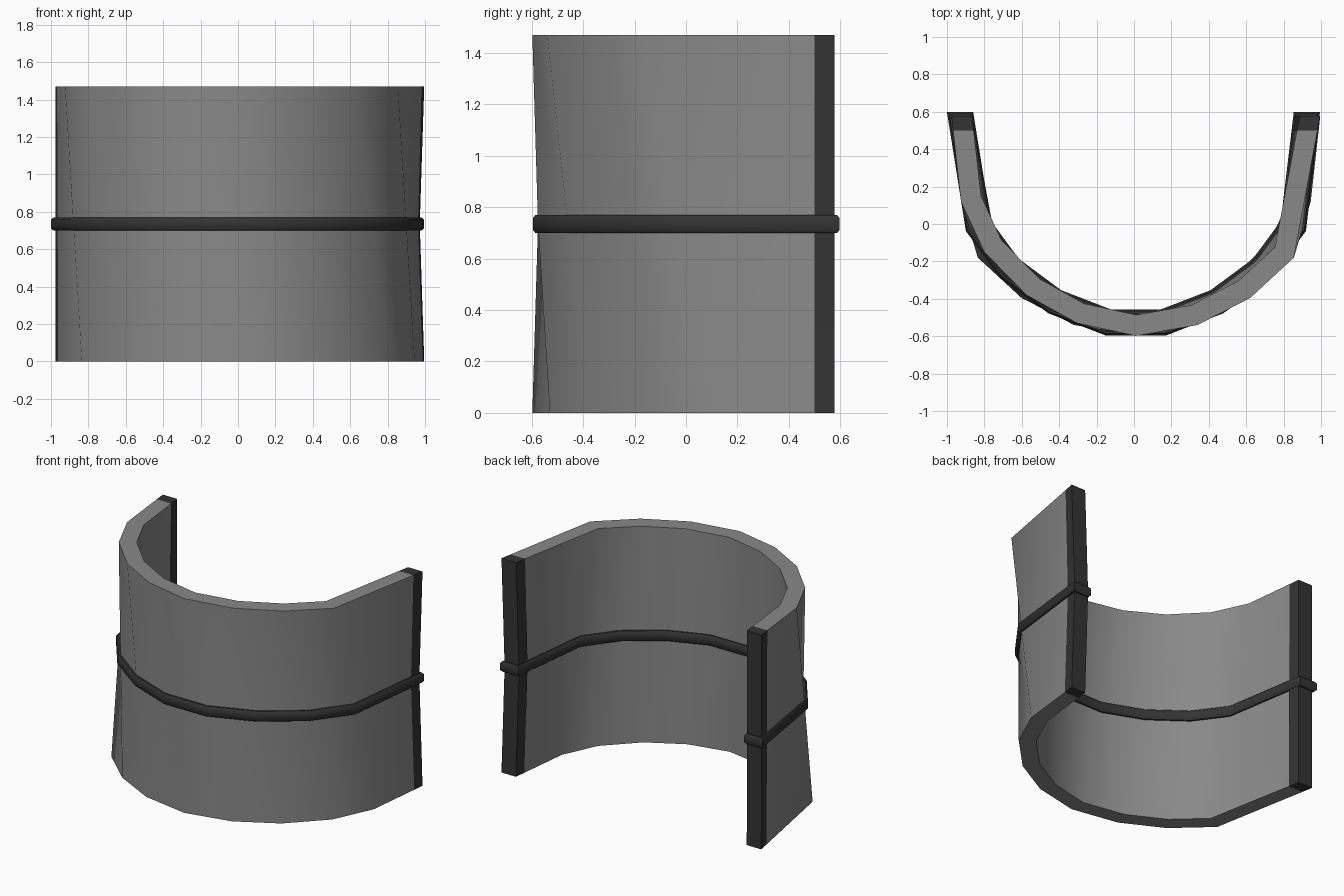
import bpy, bmesh, math
from mathutils import Vector

if "Cube" in bpy.data.objects:
    bpy.data.objects.remove(bpy.data.objects["Cube"])

H = 1.47
T = 0.11


def material(name, v):
    m = bpy.data.materials.new(name)
    m.diffuse_color = (v, v, v, 1)
    m.use_nodes = True
    m.node_tree.nodes["Principled BSDF"].inputs["Base Color"].default_value = m.diffuse_color
    return m


dark = material("dark_trim", 0.033)
grey = material("wall_grey", 0.25)

# Outer outline at the base, from the right end round the front to the left end
BASE = [(.986, .58), (.935, .12), (.81, -.15), (.585, -.38), (.315, -.53),
        (0, -.598), (-.33, -.54), (-.612, -.395), (-.845, -.18), (-.986, .58)]
SHIFT = .01
bottom = [Vector((x + SHIFT, y)) for x, y in BASE]
# The top is the mirrored outline, which gives the wall its twist
top = [Vector((-x + SHIFT, y)) for x, y in reversed(BASE)]
middle = [(a + b) / 2 for a, b in zip(bottom, top)]
middle = [p + Vector((0, -.012 if p.y < -.5 else 0)) for p in middle]
middle[0].x, middle[-1].x = .972, -.977
LEVELS = [(0, bottom, T), (H / 2, middle, .1), (H, top, T)]


def offset(path, d):
    """Move a path towards the inside of the U (negative d = outwards)."""
    out = []
    for i, p in enumerate(path):
        if i in (0, len(path) - 1):
            out.append(p - Vector((math.copysign(1, p.x) * d, 0)))
            continue
        a = (p - path[i - 1]).normalized()
        b = (path[i + 1] - p).normalized()
        na, nb = Vector((a.y, -a.x)), Vector((b.y, -b.x))
        n = (na + nb).normalized()
        out.append(p + n * d / n.dot(na))
    return out


def end_at(path, y):
    """Cut both straight ends of the path at the given y."""
    def cut(e, n):
        return n + (e - n) * ((y - n.y) / (e.y - n.y))
    return [cut(path[0], path[1])] + path[1:-1] + [cut(path[-1], path[-2])]


def loft(name, layers, mat):
    """Solid from layers of (z, outer path, inner path)."""
    bm = bmesh.new()
    rings = []
    for z, outer, inner in layers:
        rings.append([bm.verts.new((p.x, p.y, z)) for p in outer + inner[::-1]])
    n = len(rings[0])
    for r, s in zip(rings, rings[1:]):
        for i in range(n):
            j = (i + 1) % n
            bm.faces.new((r[i], r[j], s[j], s[i]))
    for r in (rings[0], rings[-1]):
        for i in range(n // 2 - 1):
            bm.faces.new((r[i], r[i + 1], r[n - 2 - i], r[n - 1 - i]))
    bmesh.ops.recalc_face_normals(bm, faces=bm.faces)
    me = bpy.data.meshes.new(name)
    bm.to_mesh(me)
    bm.free()
    ob = bpy.data.objects.new(name, me)
    bpy.context.collection.objects.link(ob)
    me.materials.append(mat)
    bpy.ops.object.select_all(action='DESELECT')
    ob.select_set(True)
    bpy.context.view_layer.objects.active = ob
    bpy.ops.object.shade_smooth_by_angle(angle=math.radians(50))
    return ob


# Curved wall
wall = []
for z, path, t in LEVELS:
    p = end_at(path, .5)
    wall.append((z, p, offset(p, t)))
loft("curved_wall", wall, grey)

# Dark end posts
for name, k in (("right_end_post", 0), ("left_end_post", -1)):
    layers = []
    for z, path, t in LEVELS:
        outer = [end_at(path, .578)[k], end_at(path, .5)[k]]
        shift = Vector((T if k else -T, 0))
        layers.append((z, outer, [p + shift for p in outer]))
    loft(name, layers, dark)

# Chamfered band wrapped round the middle
band = []
for z, g in ((.70, .010), (.712, .02), (.758, .02), (.77, .010)):
    p = end_at(middle, .578 + g)
    band.append((z, offset(p, -g), offset(p, .1 + g)))
loft("middle_band", band, dark)
